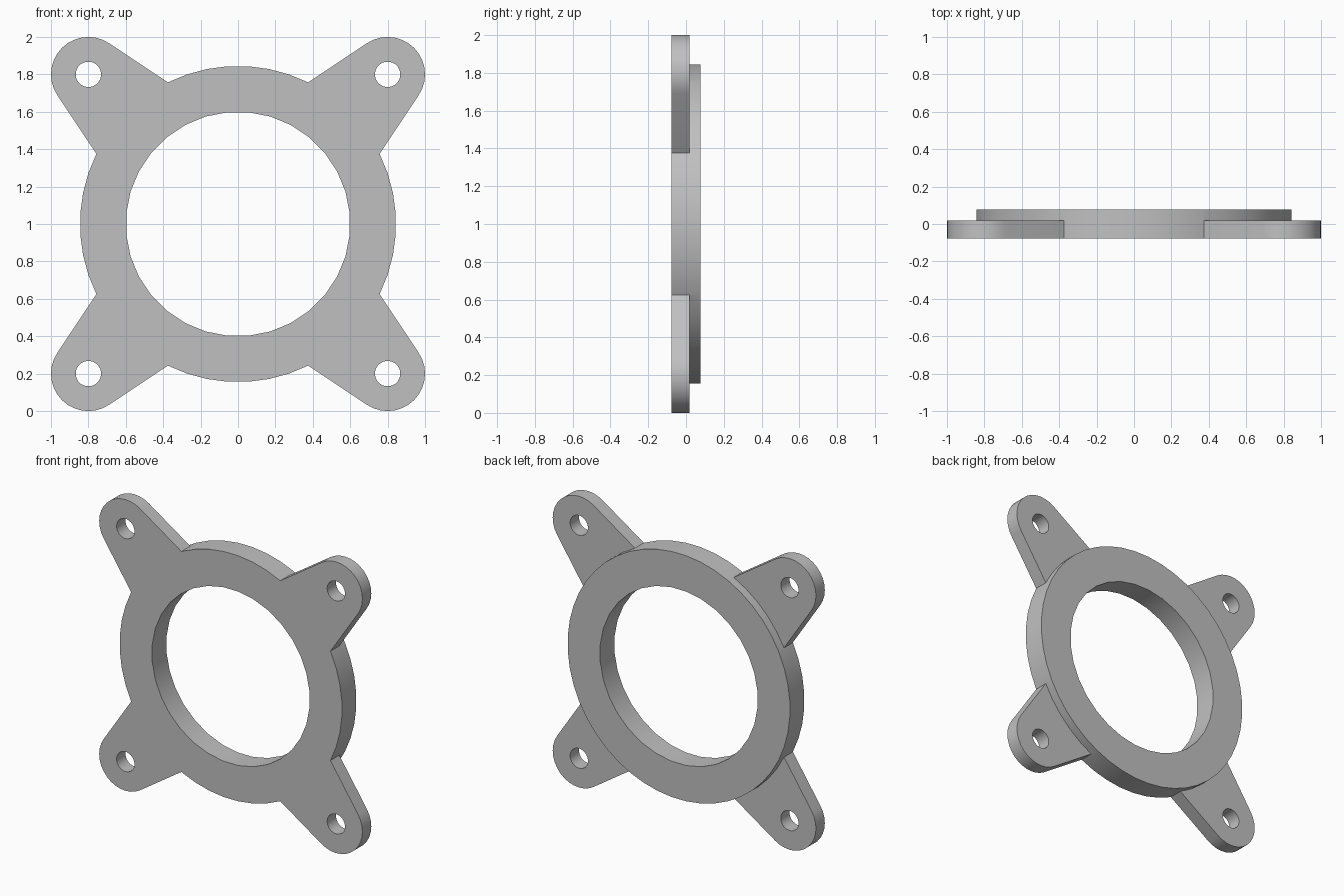
import bpy
import bmesh
from math import cos, sin, radians, pi

FRONT, LUG_BACK, BACK = -0.078, 0.018, 0.078
CENTRE_Z = 1.0
RING_R, BORE_R = 0.845, 0.6
LUG_DIST, LUG_R, HOLE_R = 0.8 * 2 ** 0.5, 0.2, 0.068

cube = bpy.data.objects.get("Cube")
if cube:
    bpy.data.objects.remove(cube, do_unlink=True)


def circle(radius, count, cx=0.0, cz=0.0):
    step = 2 * pi / count
    return [(cx + radius * cos((i + 0.5) * step), cz + radius * sin((i + 0.5) * step))
            for i in range(count)]


def rotated(points, angle):
    c, s = cos(angle), sin(angle)
    return [(x * c - z * s, x * s + z * c) for x, z in points]


def prisms(name, outlines, y0, y1):
    """Closed prisms running along y, one for each outline."""
    bm = bmesh.new()
    for outline in outlines:
        face = bm.faces.new([bm.verts.new((x, y0, z + CENTRE_Z)) for x, z in outline])
        new = bmesh.ops.extrude_face_region(bm, geom=[face])["geom"]
        verts = [v for v in new if isinstance(v, bmesh.types.BMVert)]
        bmesh.ops.translate(bm, verts=verts, vec=(0, y1 - y0, 0))
    bmesh.ops.recalc_face_normals(bm, faces=bm.faces)
    mesh = bpy.data.meshes.new(name)
    bm.to_mesh(mesh)
    bm.free()
    obj = bpy.data.objects.new(name, mesh)
    bpy.context.collection.objects.link(obj)
    return obj


# Tapered lug pointing along +x: rounded tip, wide root buried in the ring
tip = [radians(-78.75 + 11.25 * i) for i in range(15)]
lug = [(LUG_DIST + LUG_R * cos(a), LUG_R * sin(a)) for a in tip]
lug = [(0.68, -0.294)] + lug + [(0.68, 0.294)]
diagonals = [radians(45 + 90 * i) for i in range(4)]

# Ring body, four lugs, and the cutters for the bore and bolt holes
plate = prisms("mounting_ring", [circle(RING_R, 48)], FRONT, BACK)
lugs = prisms("corner_lugs", [rotated(lug, a) for a in diagonals], FRONT, LUG_BACK)
holes = [circle(HOLE_R, 24, LUG_DIST * cos(a), LUG_DIST * sin(a)) for a in diagonals]
cutters = prisms("hole_cutters", [circle(BORE_R, 32)] + holes, FRONT - 0.1, BACK + 0.1)

for helper, operation in ((lugs, 'UNION'), (cutters, 'DIFFERENCE')):
    helper.hide_render = True
    mod = plate.modifiers.new(helper.name, 'BOOLEAN')
    mod.operation, mod.solver, mod.object = operation, 'EXACT', helper

# Bake the result, drop the helpers and merge the flat faces
depsgraph = bpy.context.evaluated_depsgraph_get()
mesh = bpy.data.meshes.new_from_object(plate.evaluated_get(depsgraph))
plate.modifiers.clear()
plate.data = mesh
for helper in (lugs, cutters):
    bpy.data.objects.remove(helper, do_unlink=True)
bm = bmesh.new()
bm.from_mesh(mesh)
bmesh.ops.remove_doubles(bm, verts=bm.verts, dist=0.0001)
bmesh.ops.dissolve_limit(bm, angle_limit=radians(0.5), verts=bm.verts, edges=bm.edges)
bm.to_mesh(mesh)
bm.free()

# Plain grey all over
grey = bpy.data.materials.new("plain_grey")
grey.use_nodes = True
colour = (0.53, 0.53, 0.53, 1.0)
grey.diffuse_color = colour
grey.node_tree.nodes["Principled BSDF"].inputs["Base Color"].default_value = colour
mesh.materials.clear()
mesh.materials.append(grey)

# Smooth round walls, crisp rims
bpy.ops.object.select_all(action='DESELECT')
plate.select_set(True)
bpy.context.view_layer.objects.active = plate
bpy.ops.object.shade_smooth_by_angle(angle=radians(30))
